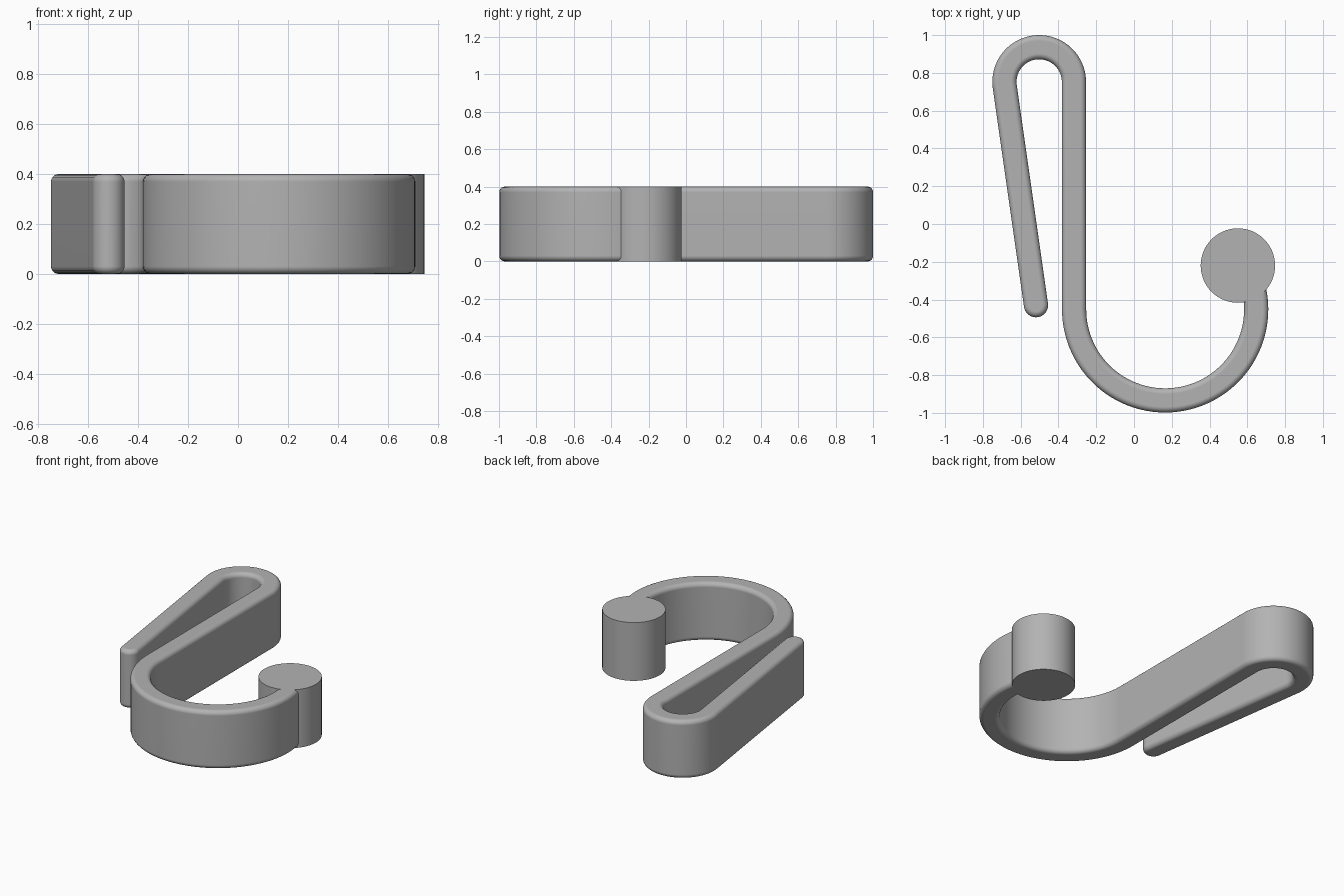
import bpy
import bmesh
from math import cos, sin, radians
from mathutils import Vector

HEIGHT = 0.4
HALF = 0.064      # half the thickness of the strip
ROUND = 0.03      # edge rounding

cube = bpy.data.objects.get("Cube")
if cube:
    bpy.data.objects.remove(cube, do_unlink=True)

grey = bpy.data.materials.new("plain grey")
grey.use_nodes = True
GREY = (0.45, 0.45, 0.45, 1)
grey.diffuse_color = GREY
grey.node_tree.nodes["Principled BSDF"].inputs["Base Color"].default_value = GREY


def arc(centre, radius, start, end, steps):
    """Points along an arc, angles in degrees."""
    angles = [radians(start + (end - start) * i / steps) for i in range(steps + 1)]
    return [Vector((centre[0] + radius * cos(a), centre[1] + radius * sin(a))) for a in angles]


def prism(name, outline, rounding=0):
    """Extrude a flat outline to the common height and round its rims."""
    bm = bmesh.new()
    base = bm.faces.new([bm.verts.new((p.x, p.y, 0)) for p in outline])
    top = bmesh.ops.extrude_face_region(bm, geom=[base], use_keep_orig=True)["geom"]
    bmesh.ops.translate(bm, vec=(0, 0, HEIGHT), verts=[v for v in top if isinstance(v, bmesh.types.BMVert)])
    bmesh.ops.recalc_face_normals(bm, faces=bm.faces)
    if rounding:
        rims = [e for e in bm.edges if abs(e.verts[0].co.z - e.verts[1].co.z) < 1e-5]
        bmesh.ops.bevel(bm, geom=rims, offset=rounding, segments=5, profile=0.5,
                        affect="EDGES", clamp_overlap=False)
    mesh = bpy.data.meshes.new(name)
    bm.to_mesh(mesh)
    bm.free()
    mesh.materials.append(grey)
    obj = bpy.data.objects.new(name, mesh)
    bpy.context.collection.objects.link(obj)
    bpy.ops.object.select_all(action="DESELECT")
    obj.select_set(True)
    bpy.context.view_layer.objects.active = obj
    bpy.ops.object.shade_smooth_by_angle(angle=radians(35))
    weighted = obj.modifiers.new("even shading", "WEIGHTED_NORMAL")
    weighted.keep_sharp = True
    return obj


# Strip outline: clip tip, top bend, straight back and hook bend
LEAN = 8.1
tip, bend, hook = (-0.519, -0.43), (-0.502, 0.752), (0.165, -0.452)
BEND_R, HOOK_R, HOOK_END = 0.184, 0.482, 22


def side(offset):
    """One side of the strip, offset outward from the top bend."""
    return (arc(bend, BEND_R + offset, 180 + LEAN, 0, 40)
            + arc(hook, HOOK_R - offset, 180, 360 + HOOK_END, 56))


tip_cap = arc(tip, HALF, LEAN, LEAN - 180, 20)
prism("clip_and_hook_strip", side(HALF) + side(-HALF)[::-1] + tip_cap, ROUND)

# Plain round end on the hook
prism("round_hook_end", arc((0.55, -0.22), 0.197, 0, 354.375, 63))
